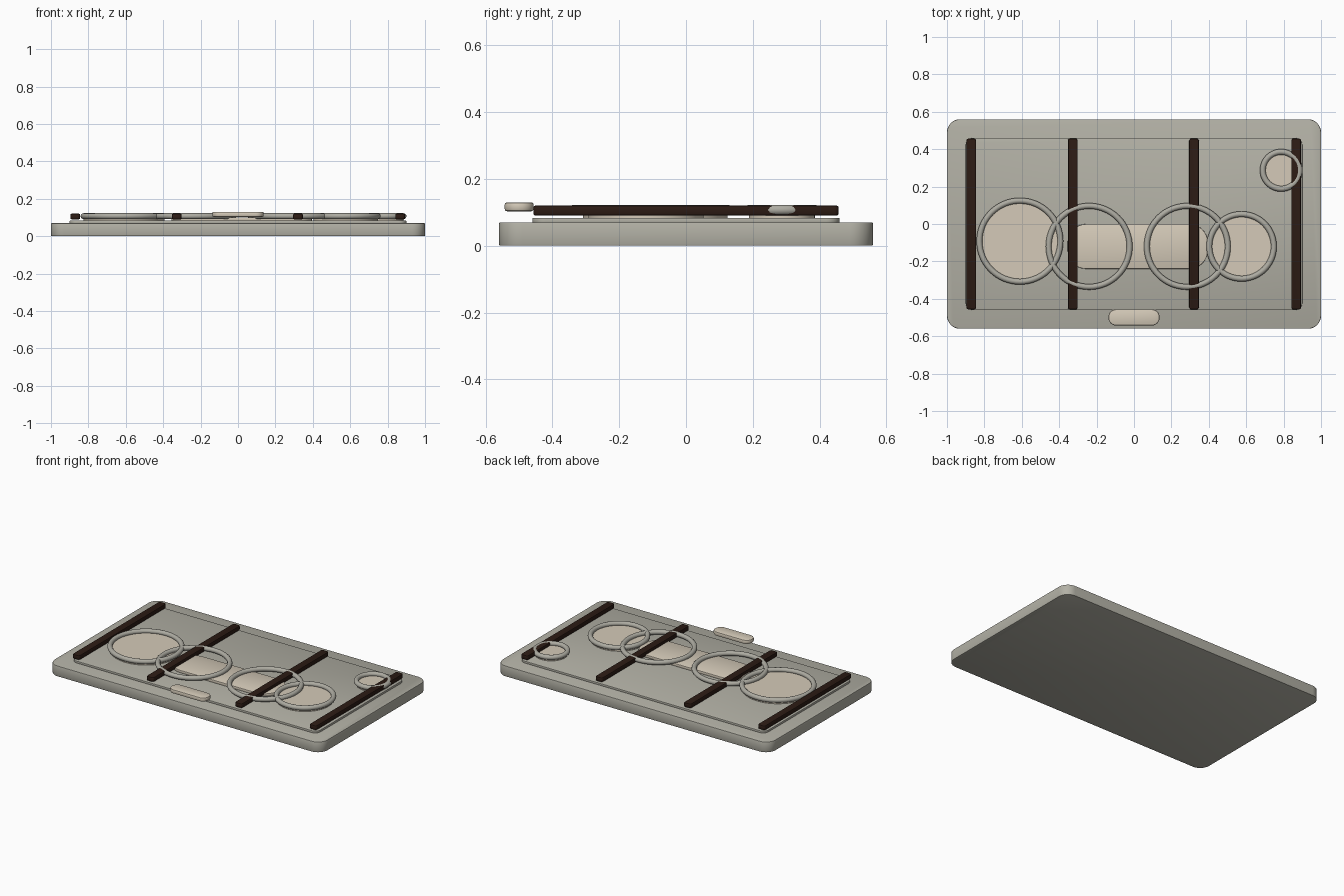
import bpy, bmesh, math

if "Cube" in bpy.data.objects:
    bpy.data.objects.remove(bpy.data.objects["Cube"])


def material(name, rgb):
    m = bpy.data.materials.new(name)
    m.diffuse_color = (*rgb, 1)
    m.use_nodes = True
    m.node_tree.nodes["Principled BSDF"].inputs["Base Color"].default_value = m.diffuse_color
    return m


STONE = material("stone", (0.45, 0.44, 0.38))
RING = material("ring_grey", (0.42, 0.41, 0.36))
CREAM = material("cream", (0.66, 0.59, 0.48))
DARK = material("dark_brown", (0.025, 0.011, 0.007))


def finish(ob, mat):
    ob.data.materials.append(mat)
    bpy.ops.object.select_all(action='DESELECT')
    ob.select_set(True)
    bpy.context.view_layer.objects.active = ob
    bpy.ops.object.shade_smooth_by_angle(angle=math.radians(35))


def slab(name, x, y, z, radius, edge, mat, steps=8):
    """Rounded rectangle extruded from z[0] to z[1], with softened rims."""
    pts = []
    corners = [(x[1], y[1], -1, -1), (x[0], y[1], 1, -1), (x[0], y[0], 1, 1), (x[1], y[0], -1, 1)]
    for i, (cx, cy, sx, sy) in enumerate(corners):
        for k in range(steps + 1):
            a = math.pi / 2 * (i + k / steps)
            pts.append((cx + sx * radius + radius * math.cos(a),
                        cy + sy * radius + radius * math.sin(a), z[0]))
    bm = bmesh.new()
    face = bm.faces.new([bm.verts.new(p) for p in pts])
    ext = bmesh.ops.extrude_face_region(bm, geom=[face])
    top = [v for v in ext["geom"] if isinstance(v, bmesh.types.BMVert)]
    bmesh.ops.translate(bm, verts=top, vec=(0, 0, z[1] - z[0]))
    bmesh.ops.recalc_face_normals(bm, faces=bm.faces)
    if edge:
        rims = [e for e in bm.edges if abs(e.verts[0].co.z - e.verts[1].co.z) < 1e-6]
        bmesh.ops.bevel(bm, geom=rims, offset=edge, segments=2, profile=0.5, affect='EDGES')
    me = bpy.data.meshes.new(name)
    bm.to_mesh(me)
    bm.free()
    ob = bpy.data.objects.new(name, me)
    bpy.context.collection.objects.link(ob)
    finish(ob, mat)


# Base and raised inner plate
slab("base", (-1, 1), (-0.56, 0.56), (0, 0.07), 0.07, 0.004, STONE)
slab("inner_plate", (-0.9, 0.9), (-0.46, 0.46), (0.068, 0.083), 0.04, 0.002, STONE)

# Cross bars
for i, bx in enumerate((-0.87, -0.327, 0.321, 0.867)):
    slab(f"cross_bar_{i + 1}", (bx - 0.026, bx + 0.026), (-0.457, 0.457),
         (0.09, 0.12), 0.012, 0.006, DARK, 3)

# Central inlay and front tab
slab("center_inlay", (-0.355, 0.395), (-0.24, 0.0), (0.082, 0.1), 0.1, 0.003, CREAM)
slab("front_tab", (-0.137, 0.137), (-0.543, -0.456), (0.103, 0.13), 0.042, 0.007, CREAM)

# Rings (x, y, outer radius, has inset disc)
TUBE = 0.0155
for i, (x, y, r, disc) in enumerate([(-0.61, -0.092, 0.232, True),
                                     (-0.24, -0.12, 0.232, False),
                                     (0.285, -0.12, 0.232, False),
                                     (0.575, -0.12, 0.188, True),
                                     (0.787, 0.287, 0.114, True)]):
    bpy.ops.mesh.primitive_torus_add(location=(x, y, 0.107), major_radius=r - TUBE,
                                     minor_radius=TUBE, major_segments=64, minor_segments=12)
    ob = bpy.context.object
    ob.name = f"ring_{i + 1}"
    finish(ob, RING)
    if disc:
        bpy.ops.mesh.primitive_cylinder_add(vertices=64, radius=r - TUBE, depth=0.018,
                                            location=(x, y, 0.091))
        ob = bpy.context.object
        ob.name = f"disc_{i + 1}"
        finish(ob, CREAM)
